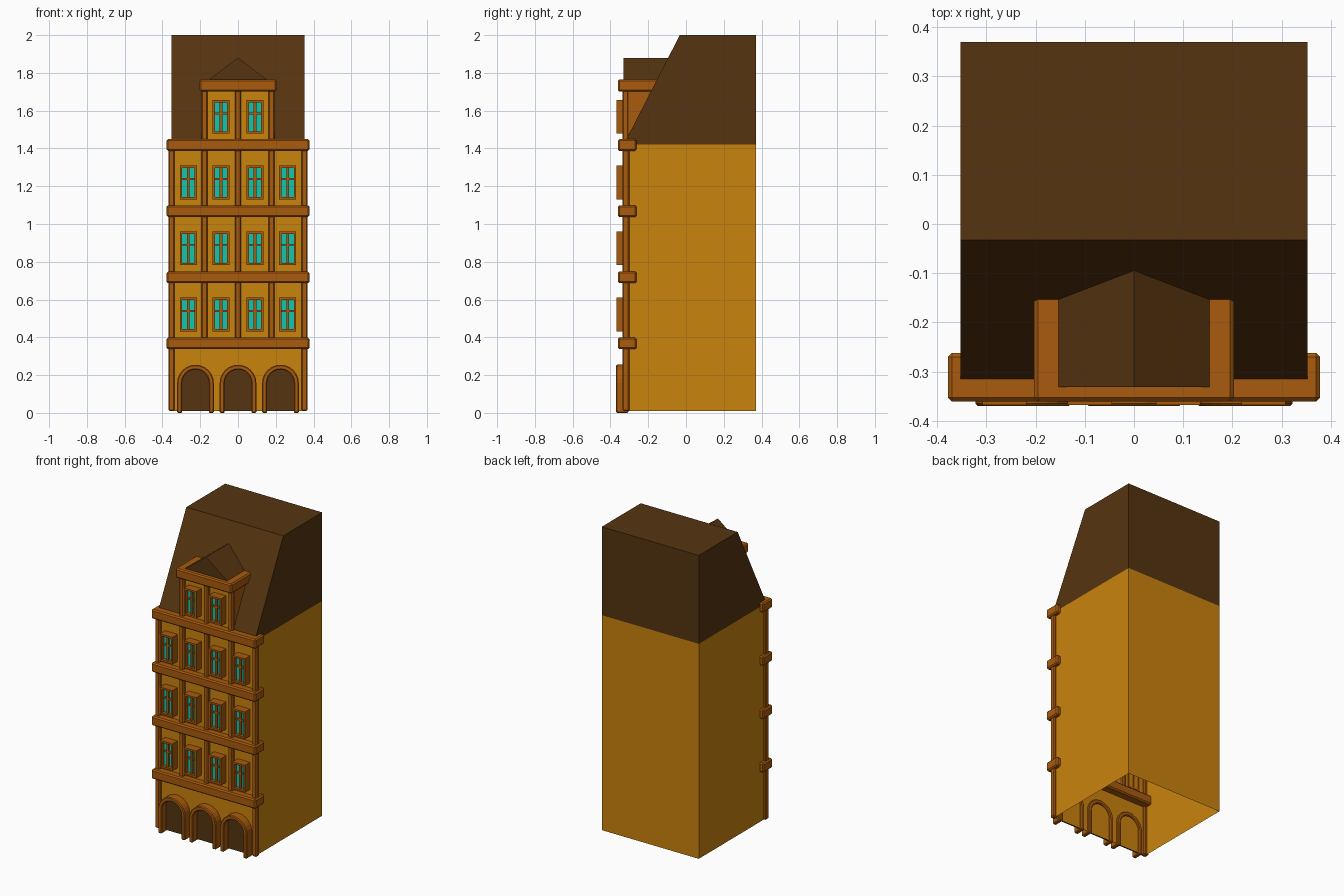
import bpy, bmesh, math
from mathutils import Matrix, Vector

if "Cube" in bpy.data.objects:
    bpy.data.objects.remove(bpy.data.objects["Cube"])


def material(name, rgb):
    m = bpy.data.materials.new(name)
    m.diffuse_color = (*rgb, 1)
    m.use_nodes = True
    m.node_tree.nodes["Principled BSDF"].inputs["Base Color"].default_value = m.diffuse_color
    return m


WALL = material("ochre_wall", (0.59, 0.228, 0.004))
TRIM = material("rust_trim", (0.40, 0.105, 0.004))
ROOF = material("brown_roof", (0.092, 0.034, 0.005))
GLASS = material("teal_glass", (0.006, 0.56, 0.43))


def finish(name, bm, mats, bevel=0):
    bmesh.ops.recalc_face_normals(bm, faces=bm.faces[:])
    mesh = bpy.data.meshes.new(name)
    bm.to_mesh(mesh)
    bm.free()
    for m in mats:
        mesh.materials.append(m)
    ob = bpy.data.objects.new(name, mesh)
    bpy.context.collection.objects.link(ob)
    if bevel:
        b = ob.modifiers.new("chamfer", "BEVEL")
        b.width = bevel
        b.segments = 1
    return ob


def boxes(name, spans, mat, bevel=0):
    """One object of boxes, each given as x0, x1, y0, y1, z0, z1."""
    bm = bmesh.new()
    for x0, x1, y0, y1, z0, z1 in spans:
        mid = Vector((x0 + x1, y0 + y1, z0 + z1)) / 2
        bmesh.ops.create_cube(bm, size=1, matrix=Matrix.Translation(mid)
                              @ Matrix.Diagonal((x1 - x0, y1 - y0, z1 - z0, 1)))
    return finish(name, bm, [mat], bevel)


def add_prism(bm, pts, y0, y1):
    """Extrude an outline in x, z from y0 to y1."""
    f = bm.faces.new([bm.verts.new((x, y0, z)) for x, z in pts])
    r = bmesh.ops.extrude_face_region(bm, geom=[f])
    verts = [v for v in r["geom"] if isinstance(v, bmesh.types.BMVert)]
    bmesh.ops.translate(bm, verts=verts, vec=(0, y1 - y0, 0))


def arch(cx, r, spring, bottom, n=12):
    arc = [(cx + r * math.cos(math.pi * i / n), spring + r * math.sin(math.pi * i / n))
           for i in range(n + 1)]
    return [(cx + r, bottom)] + arc + [(cx - r, bottom)]


# Main shell: side profile extruded across, open underneath, roof coloured by height
WY = -0.315
bm = bmesh.new()
profile = [(WY, 0.01), (WY, 1.42), (WY, 1.45), (-0.033, 2), (0.37, 2), (0.37, 1.42), (0.37, 0.01)]
L = [bm.verts.new((-0.352, y, z)) for y, z in profile]
R = [bm.verts.new((0.352, y, z)) for y, z in profile]
for i in range(6):
    bm.faces.new((L[i], R[i], R[i + 1], L[i + 1]))
for S in (L, R):
    bm.faces.new((S[0], S[1], S[5], S[6]))
    bm.faces.new(S[1:6])
for f in bm.faces:
    f.material_index = int(f.calc_center_median().z > 1.425)
finish("house_shell", bm, [WALL, ROOF])

# Cornices between floors
for z in (0.337, 0.687, 1.037, 1.387):
    boxes("cornice", [(-0.378, 0.378, -0.361, -0.262, z, z + 0.062)], TRIM, 0.008)

# Pilasters: full-height corners, inner ones on the upper floors only
boxes("corner_pilasters", [(a, a + 0.032, -0.336, -0.300, 0.01, 1.40)
                           for a in (-0.368, 0.336)], TRIM, 0.006)
boxes("inner_pilasters", [(x - 0.016, x + 0.016, -0.336, -0.305, 0.38, 1.40)
                          for x in (-0.178, 0, 0.178)], TRIM, 0.006)

# Dormer: front wall, cheeks, pilasters, cornice and gable roof
boxes("dormer_wall", [(-0.17, 0.17, WY, -0.16, 1.43, 1.72)], WALL)
boxes("dormer_cheeks", [(-0.188, -0.165, -0.325, -0.155, 1.43, 1.72),
                        (0.165, 0.188, -0.325, -0.155, 1.43, 1.72)], TRIM)
boxes("dormer_pilasters", [(x - 0.016, x + 0.016, -0.336, -0.305, 1.44, 1.71)
                           for x in (-0.177, 0, 0.177)], TRIM, 0.006)
boxes("dormer_cornice", [(-0.203, 0.203, -0.361, -0.13, 1.702, 1.765)], TRIM, 0.008)
bm = bmesh.new()
add_prism(bm, [(-0.16, 1.76), (0.16, 1.76), (0, 1.88)], -0.331, -0.07)
finish("dormer_roof", bm, [ROOF])

# Windows: frame with one mullion and one transom, glass set behind
HW, H, B = 0.045, 0.178, 0.012
centres = [(x, z) for z in (0.432, 0.782, 1.131) for x in (-0.263, -0.09, 0.09, 0.263)]
centres += [(-0.09, 1.478), (0.09, 1.478)]
for x, z in centres:
    y0, y1 = -0.368, -0.312
    boxes("window_frame", [
        (x - HW, x - HW + B, y0, y1, z, z + H), (x + HW - B, x + HW, y0, y1, z, z + H),
        (x - HW + B, x + HW - B, y0, y1, z, z + B),
        (x - HW + B, x + HW - B, y0, y1, z + H - B, z + H)], TRIM)
    boxes("window_bars", [
        (x - 0.007, x + 0.007, -0.356, y1, z + B, z + H - B),
        (x - HW + B, x + HW - B, -0.355, y1, z + 0.103, z + 0.113)], TRIM)
    boxes("window_glass", [(x - HW + B, x + HW - B, -0.345, -0.337, z + B, z + H - B)], GLASS)

# Ground-floor arches with dark doors
for cx in (-0.225, 0, 0.225):
    outer, inner = arch(cx, 0.097, 0.158, 0), arch(cx, 0.071, 0.158, 0)
    bm = bmesh.new()
    rings = [[bm.verts.new((x, y, z)) for x, z in pts]
             for pts, y in ((outer, -0.370), (inner, -0.370), (inner, -0.305), (outer, -0.305))]
    for k in range(4):
        a, b = rings[k], rings[(k + 1) % 4]
        for i in range(len(a) - 1):
            bm.faces.new((a[i], a[i + 1], b[i + 1], b[i]))
    for e in (0, -1):
        bm.faces.new([r[e] for r in rings])
    finish("arch_frame", bm, [TRIM], 0.005)
    bm = bmesh.new()
    add_prism(bm, arch(cx, 0.073, 0.158, 0.01), -0.325, -0.317)
    finish("arch_door", bm, [ROOF])
